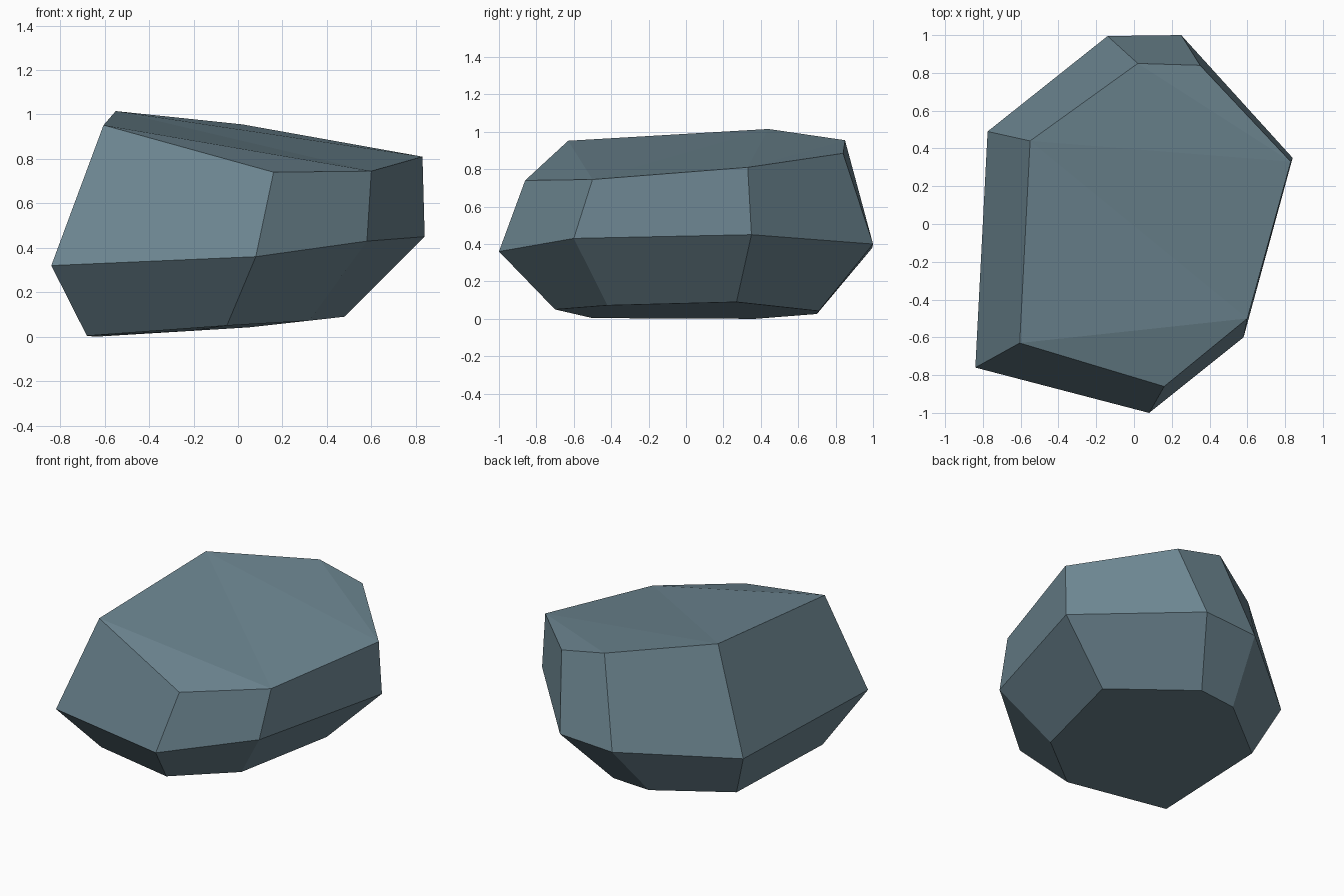
import bpy, bmesh

if "Cube" in bpy.data.objects:
    bpy.data.objects.remove(bpy.data.objects["Cube"])

# Seven-sided boulder: base, belly and crown outlines, anticlockwise from front left
base = [(-.68, -.50, .004), (-.05, -.70, .05), (.32, -.42, .072), (.48, .27, .09),
        (.05, .71, .042), (-.21, .70, .026), (-.64, .37, 0)]
belly = [(-.84, -.76, .32), (.08, -1, .36), (.58, -.60, .43), (.84, .35, .45),
         (.25, 1, .40), (-.14, .995, .378), (-.775, .49, .31)]
crown = [(-.605, -.63, .952), (.16, -.86, .74), (.60, -.50, .745), (.83, .33, .81),
         (.35, .84, .885), (.02, .85, .955), (-.55, .44, 1.015)]

bm = bmesh.new()
rings = [[bm.verts.new(p) for p in ring] for ring in (base, belly, crown)]

# Sides: lower and upper bands of facets
for low, high in zip(rings, rings[1:]):
    for i in range(7):
        j = (i + 1) % 7
        bm.faces.new((low[i], low[j], high[j], high[i]))

# Underside, and the slightly folded top
bm.faces.new(rings[0][::-1])
top = rings[2]
for a, b, c in ((0, 1, 2), (0, 2, 6), (2, 3, 6), (3, 5, 6), (3, 4, 5)):
    bm.faces.new((top[a], top[b], top[c]))
bmesh.ops.recalc_face_normals(bm, faces=bm.faces[:])

mesh = bpy.data.meshes.new("boulder")
bm.to_mesh(mesh)
bm.free()

# Single slate colour
stone = bpy.data.materials.new("slate stone")
stone.diffuse_color = (.15, .235, .28, 1)
stone.use_nodes = True
stone.node_tree.nodes["Principled BSDF"].inputs["Base Color"].default_value = stone.diffuse_color
mesh.materials.append(stone)
bpy.context.collection.objects.link(bpy.data.objects.new("boulder", mesh))
